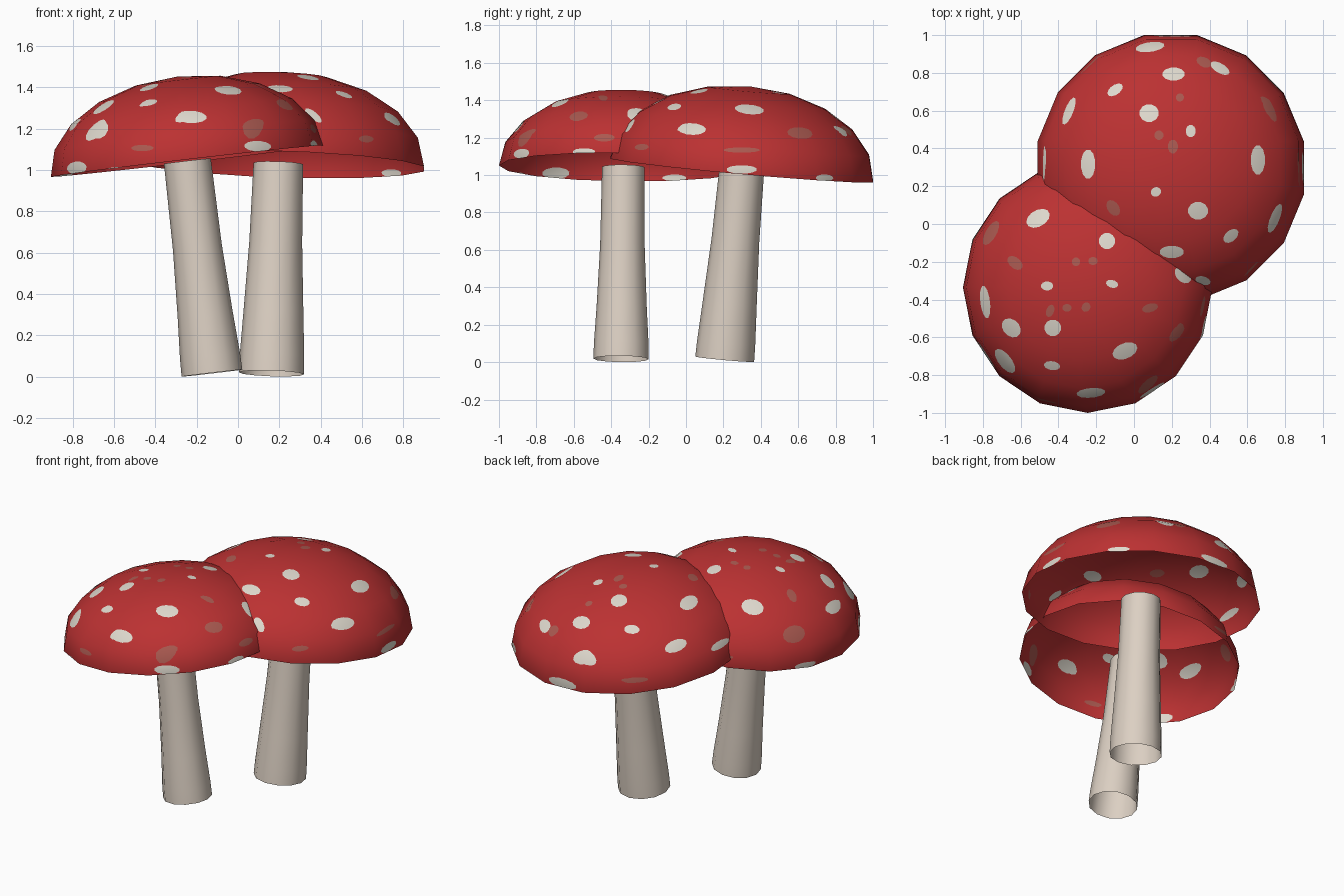
import bpy, bmesh, math
from mathutils import Vector, Matrix

if "Cube" in bpy.data.objects:
    bpy.data.objects.remove(bpy.data.objects["Cube"])


def material(name, rgb):
    m = bpy.data.materials.new(name)
    m.diffuse_color = (*rgb, 1)
    m.use_nodes = True
    m.node_tree.nodes["Principled BSDF"].inputs["Base Color"].default_value = m.diffuse_color
    return m


RED = material("cap red", (0.50, 0.031, 0.032))
WHITE = material("spot white", (0.73, 0.69, 0.61))
PINK = material("spot faded pink", (0.40, 0.10, 0.08))
BEIGE = material("stem beige", (0.716, 0.63, 0.545))
Z = Vector((0, 0, 1))


def revolve(bm, profile, sides, twist=0.0):
    """Open surface of revolution; profile runs bottom to top, radius 0 = pole."""
    rows = []
    for r, z in profile:
        n = 1 if r < 1e-6 else sides
        rows.append([bm.verts.new((r * math.cos(twist + k * math.tau / sides),
                                   r * math.sin(twist + k * math.tau / sides), z))
                     for k in range(n)])
    for lo, hi in zip(rows, rows[1:]):
        for k in range(sides):
            j = (k + 1) % sides
            if len(hi) == 1:
                bm.faces.new((lo[k], lo[j], hi[0]))
            else:
                bm.faces.new((lo[k], lo[j], hi[j], hi[k]))


def cut_spot(bm, c, u, v, a, b, mat, sides=12):
    """Cut an ellipse through the faces that look along u x v and colour it."""
    d = u.cross(v)
    planes = []
    for k in range(sides):
        t = k * math.tau / sides
        no = (u * (math.cos(t) / a) + v * (math.sin(t) / b)).normalized()
        planes.append((c + u * (a * math.cos(t)) + v * (b * math.sin(t)), no))
    bm.normal_update()
    faces = [f for f in bm.faces if f.normal.dot(d) > 0.05 and
             all(any((w.co - p).dot(n) < 0 for w in f.verts) for p, n in planes)]
    for p, n in planes:
        if not faces:
            return
        geom = set(faces)
        for f in faces:
            geom.update(f.edges)
            geom.update(f.verts)
        res = bmesh.ops.bisect_plane(bm, geom=list(geom), dist=1e-6,
                                     plane_co=p, plane_no=n)
        faces = [f for f in res["geom"] if isinstance(f, bmesh.types.BMFace)
                 and (f.calc_center_median() - p).dot(n) < 0]
    for f in faces:
        f.material_index = mat


def add_object(name, bm, mats):
    for f in bm.faces:
        f.smooth = True
    me = bpy.data.meshes.new(name)
    bm.to_mesh(me)
    bm.free()
    for m in mats:
        me.materials.append(m)
    ob = bpy.data.objects.new(name, me)
    bpy.context.collection.objects.link(ob)
    return ob


def mushroom(name, centre, axis, radius, height, twist, stem, top_spots, side_spots):
    centre = Vector(centre)
    M = Matrix.Translation(centre) @ Z.rotation_difference(Vector(axis)).to_matrix().to_4x4()

    # stem: open flared tube
    bm = bmesh.new()
    revolve(bm, stem, 12)
    bm.transform(M)
    add_object(name + "_stem", bm, [BEIGE])

    # cap: thin half ellipsoid shell
    bm = bmesh.new()
    rings = 5
    revolve(bm, [(radius * math.cos(i * math.pi / 2 / rings),
                  height * math.sin(i * math.pi / 2 / rings)) for i in range(rings + 1)],
            16, twist)
    bm.transform(M)

    # spots seen from above: x, y, half length, half width, angle
    for mat, spots in top_spots:
        for x, y, a, b, ang in spots:
            t = math.radians(ang)
            cut_spot(bm, Vector((x, y, 0)), Vector((math.cos(t), math.sin(t), 0)),
                     Vector((-math.sin(t), math.cos(t), 0)), a, b, mat)
    # spots on the flank: azimuth, height, half width, half height
    for mat, spots in side_spots:
        for az, z, a, b in spots:
            t = math.radians(az)
            cut_spot(bm, Vector((centre.x, centre.y, z)),
                     Vector((-math.sin(t), math.cos(t), 0)), Z, a, b, mat)

    # smooth dome normals so the cuts stay invisible in the shading
    inv, rot = M.inverted(), M.to_3x3()
    ob = add_object(name + "_cap", bm, [RED, WHITE, PINK])
    normals = []
    for v in ob.data.vertices:
        p = inv @ v.co
        normals.append((rot @ Vector((p.x / radius**2, p.y / radius**2,
                                      p.z / height**2))).normalized())
    ob.data.normals_split_custom_set_from_vertices(normals)


# front left mushroom
front_white = [(-.508, .03, .065, .042, 30), (-.143, -.09, .042, .042, 0),
               (-.46, -.328, .032, .023, 0), (-.116, -.317, .032, .02, -15),
               (-.788, -.413, .085, .025, 97), (-.65, -.55, .055, .042, -45),
               (-.43, -.55, .043, .043, 0), (-.434, -.75, .042, .023, -8),
               (-.683, -.725, .075, .033, -52), (-.048, -.672, .067, .04, 22),
               (-.228, -.894, .075, .025, 5), (.26, -.27, .05, .035, -45)]
front_pink = [(-.757, -.048, .07, .028, 60), (-.63, -.206, .045, .028, -40),
              (-.307, -.2, .022, .022, 0), (-.217, -.196, .025, .02, 0),
              (-.444, -.46, .033, .02, 70), (-.355, -.444, .024, .02, 0),
              (-.254, -.44, .025, .022, 60), (.085, -.444, .042, .022, 15),
              (.074, -.85, .065, .022, 42)]
mushroom("front_mushroom", (-.245, -.335, 1.043), (-.116, .012, 1), .665, .412, 0,
         [(.148, -1.033), (.146, -.95), (.134, -.75), (.119, -.42), (.114, 0)],
         [(1, front_white), (2, front_pink)],
         [(1, [(-58, 1.115, .075, .025), (-146, 1.01, .085, .03), (-120, 1.0, .075, .014),
               (-19, 1.125, .06, .018), (155, .985, .07, .018)]),
          (2, [(-110, 1.106, .055, .015), (-27, 1.315, .055, .025),
               (-9.5, 1.2, .055, .02), (109, 1.07, .07, .014)])])

# back right mushroom
back_white = [(.085, .937, .075, .025, 8), (.21, .794, .058, .034, 0),
              (-.10, .71, .045, .025, 35), (-.344, .598, .075, .022, 68),
              (.08, .587, .05, .046, 0), (.30, .492, .026, .032, 0),
              (-.243, .317, .037, .076, 0), (.656, .339, .037, .076, 0),
              (.339, .07, .052, .046, 0), (.513, -.063, .045, .028, 40),
              (.746, .03, .08, .024, 68), (.20, -.148, .063, .032, 0),
              (.365, -.30, .04, .022, -15), (.116, .17, .027, .024, 30),
              (.455, .825, .055, .025, -30)]
back_pink = [(.243, .67, .021, .021, 0), (.132, .47, .024, .024, 0),
             (.206, .41, .026, .036, 0), (-.11, .085, .045, .03, -55),
             (.37, .857, .04, .025, -25)]
mushroom("back_mushroom", (.195, .298, 1.028), (.033, .09, 1), .719, .449, math.pi / 16,
         [(.158, -1.017), (.156, -.93), (.145, -.72), (.128, -.38), (.12, .003)],
         [(1, back_white), (2, back_pink)],
         [(1, [(39, .985, .065, .018), (0, 1.03, .08, .022), (89, .99, .1, .027),
               (178, 1.17, .09, .022)]),
          (2, [(-51.5, 1.15, .05, .016), (0, 1.134, .095, .014),
               (31, 1.225, .075, .03), (127, 1.07, .08, .016)])])
